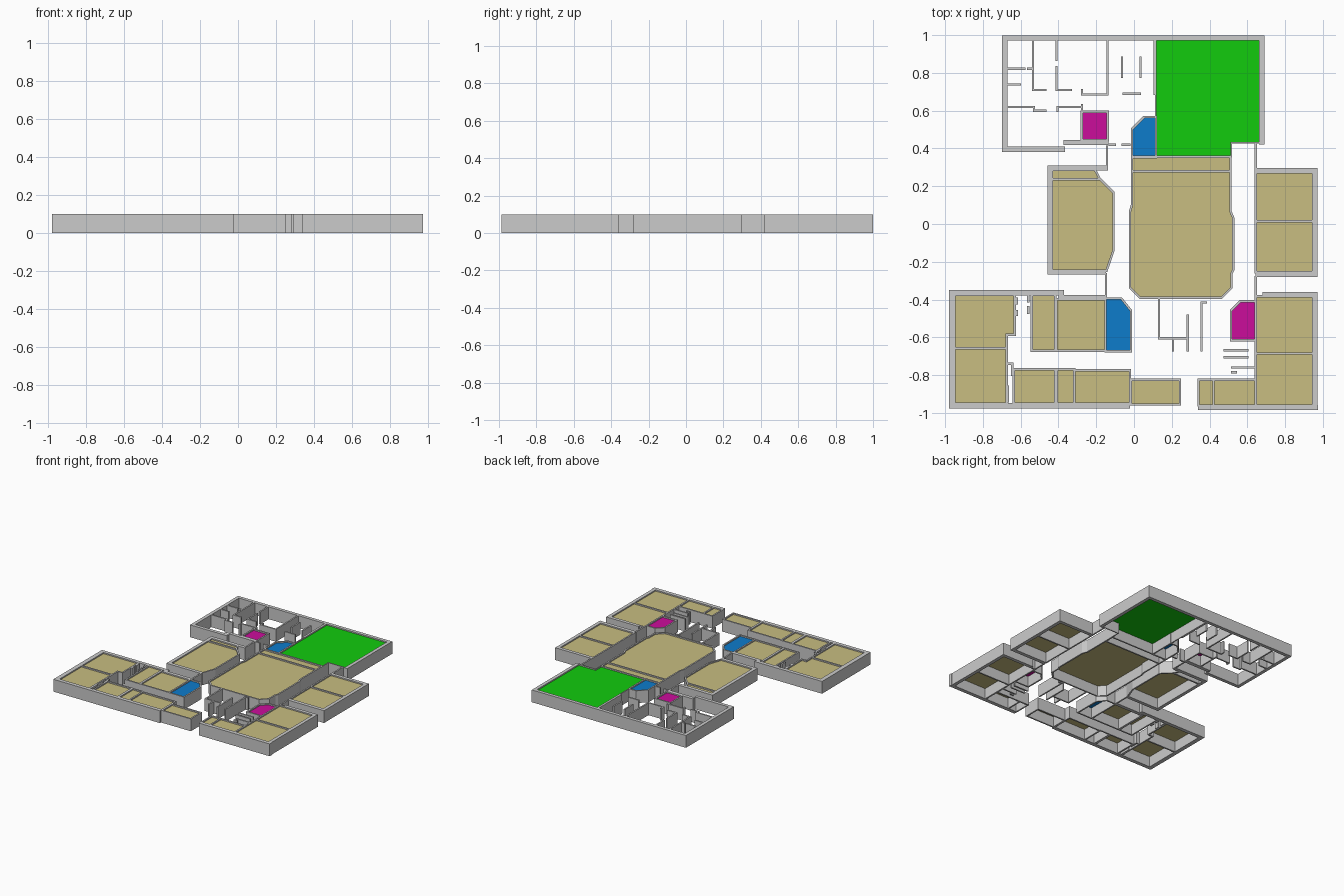
import bpy, bmesh
from mathutils import Vector

H = 0.10                       # wall height
FLOOR, SLAB = 0.09, 0.004      # floor level and thickness
THIN, THICK = 0.012, 0.028     # partition and outer wall thickness


def material(name, rgb):
    m = bpy.data.materials.new(name)
    m.diffuse_color = (*rgb, 1)
    return m


TAN = material("tan", (0.58, 0.51, 0.22))
GREEN = material("green", (0.006, 0.60, 0.004))
BLUE = material("blue", (0.004, 0.20, 0.60))
PINK = material("pink", (0.60, 0.004, 0.33))


def add_object(name, bm, mat=None):
    bmesh.ops.recalc_face_normals(bm, faces=bm.faces)
    me = bpy.data.meshes.new(name)
    bm.to_mesh(me)
    bm.free()
    ob = bpy.data.objects.new(name, me)
    bpy.context.collection.objects.link(ob)
    if mat:
        me.materials.append(mat)


def prism(bm, pts, z0, z1):
    lo = [bm.verts.new((x, y, z0)) for x, y in pts]
    hi = [bm.verts.new((x, y, z1)) for x, y in pts]
    bm.faces.new(lo[::-1])
    bm.faces.new(hi)
    for i in range(len(pts)):
        j = (i + 1) % len(pts)
        bm.faces.new((lo[i], lo[j], hi[j], hi[i]))


def walls(name, lines, t):
    """Straight walls given by centre lines (x0, y0, x1, y1)."""
    bm, h = bmesh.new(), t / 2
    for a, b, c, d in lines:
        x0, x1, y0, y1 = min(a, c) - h, max(a, c) + h, min(b, d) - h, max(b, d) + h
        prism(bm, [(x0, y0), (x1, y0), (x1, y1), (x0, y1)], 0, H)
    add_object(name, bm)


def offset(pts, t):
    out, n = [], len(pts)
    for i in range(n):
        p, a, b = Vector(pts[i]), Vector(pts[i - 1]), Vector(pts[(i + 1) % n])
        d0, d1 = (p - a).normalized(), (b - p).normalized()
        n0, n1 = Vector((d0.y, -d0.x)), Vector((d1.y, -d1.x))
        out.append(p + (n0 + n1) * (t / (1 + n0.dot(n1))))
    return out


def room(name, pts, mat=TAN, t=THIN):
    """Floor slab with a wall ring around it; counter-clockwise outline."""
    bm = bmesh.new()
    prism(bm, pts, FLOOR - SLAB, FLOOR)
    add_object(name + "_floor", bm, mat)
    bm = bmesh.new()
    outer, n = offset(pts, t), len(pts)
    rings = [[bm.verts.new((p[0], p[1], z)) for p in loop]
             for loop, z in ((pts, 0), (outer, 0), (outer, H), (pts, H))]
    for k in range(4):
        r, s = rings[k], rings[(k + 1) % 4]
        for i in range(n):
            j = (i + 1) % n
            bm.faces.new((r[i], r[j], s[j], s[i]))
    add_object(name + "_walls", bm)


def rect_room(name, x0, y0, x1, y1, mat=TAN):
    room(name, [(x0, y0), (x1, y0), (x1, y1), (x0, y1)], mat)


# Rectangular rooms
for r in [("hall_annex", -0.005, 0.285, 0.505, 0.35),
          ("east_room_upper", 0.65, 0.02, 0.945, 0.27),
          ("east_room_lower", 0.65, -0.25, 0.945, 0.008),
          ("southeast_room_upper", 0.65, -0.68, 0.943, -0.388),
          ("southeast_room_lower", 0.65, -0.955, 0.943, -0.692),
          ("south_room_e", 0.427, -0.955, 0.637, -0.83),
          ("south_store_e", 0.348, -0.955, 0.415, -0.83),
          ("south_room_d", -0.01, -0.95, 0.237, -0.83),
          ("south_room_c", -0.31, -0.945, -0.027, -0.78),
          ("south_store_w", -0.403, -0.945, -0.323, -0.775),
          ("south_room_b", -0.63, -0.945, -0.423, -0.775),
          ("southwest_room_lower", -0.945, -0.945, -0.68, -0.663),
          ("west_store", -0.535, -0.665, -0.423, -0.38),
          ("west_room", -0.405, -0.665, -0.157, -0.405)]:
    rect_room(*r)
rect_room("washroom_north_pink", -0.27, 0.45, -0.145, 0.588, PINK)

# Rooms with notched or chamfered outlines
room("bar", [(0.12, 0.36), (0.51, 0.36), (0.51, 0.433), (0.662, 0.433),
             (0.662, 0.972), (0.12, 0.972)], GREEN, 0.008)
room("main_hall", [(0.035, -0.385), (0.46, -0.385), (0.51, -0.335), (0.51, -0.26),
                   (0.52, -0.24), (0.52, 0.03), (0.505, 0.065), (0.505, 0.273),
                   (-0.005, 0.273), (-0.005, 0.10), (-0.015, 0.065),
                   (-0.015, -0.335)])
room("west_hall", [(-0.43, -0.242), (-0.15, -0.242), (-0.115, -0.14), (-0.115, 0.165),
                   (-0.18, 0.23), (-0.43, 0.23)])
room("west_hall_store", [(-0.43, 0.243), (-0.19, 0.243), (-0.21, 0.28), (-0.43, 0.28)])
room("southwest_room_upper", [(-0.945, -0.652), (-0.68, -0.652), (-0.68, -0.58),
                              (-0.638, -0.58), (-0.638, -0.38), (-0.945, -0.38)])
room("washroom_north_blue", [(-0.005, 0.36), (0.11, 0.36), (0.11, 0.56), (0.055, 0.56),
                             (-0.005, 0.50)], BLUE)
room("washroom_south_blue", [(-0.145, -0.667), (-0.022, -0.667), (-0.022, -0.46),
                             (-0.07, -0.40), (-0.145, -0.40)], BLUE)
room("washroom_south_pink", [(0.52, -0.61), (0.638, -0.61), (0.638, -0.415),
                             (0.565, -0.415), (0.52, -0.46)], PINK)

# Thick outer walls of each wing
walls("north_outer_walls", [(-0.685, 0.395, -0.685, 0.985), (-0.685, 0.985, 0.676, 0.985),
                            (0.676, 0.985, 0.676, 0.435), (-0.685, 0.395, -0.38, 0.395),
                            (-0.36, 0.432, -0.15, 0.432)], THICK)
walls("west_outer_walls", [(-0.443, -0.254, -0.443, 0.296), (-0.443, 0.296, -0.155, 0.296),
                           (-0.443, -0.254, -0.162, -0.254)], THICK)
walls("east_outer_walls", [(0.957, -0.266, 0.957, 0.282), (0.657, 0.282, 0.957, 0.282),
                           (0.657, -0.266, 0.957, -0.266)], THICK)
walls("southeast_outer_walls", [(0.957, -0.97, 0.957, -0.374), (0.695, -0.374, 0.957, -0.374),
                                (0.352, -0.972, 0.961, -0.972)], THICK)
walls("southwest_outer_walls", [(-0.966, -0.962, -0.966, -0.364),
                                (-0.966, -0.364, -0.385, -0.364),
                                (-0.385, -0.39, -0.165, -0.39),
                                (-0.966, -0.962, -0.034, -0.962)], THICK)

# Thin partitions in the open areas
walls("north_partitions", [
    (-0.535, 0.97, -0.535, 0.71), (-0.535, 0.71, -0.47, 0.71),
    (-0.41, 0.97, -0.41, 0.87), (-0.41, 0.83, -0.41, 0.71),
    (-0.41, 0.71, -0.335, 0.71), (-0.275, 0.71, -0.275, 0.685),
    (-0.275, 0.685, -0.14, 0.685), (-0.14, 0.97, -0.14, 0.685),
    (-0.67, 0.822, -0.58, 0.822), (-0.56, 0.822, -0.54, 0.822),
    (-0.67, 0.738, -0.605, 0.738), (-0.67, 0.62, -0.53, 0.62),
    (-0.53, 0.62, -0.53, 0.60), (-0.53, 0.60, -0.47, 0.60),
    (-0.405, 0.62, -0.405, 0.60), (-0.405, 0.62, -0.275, 0.62),
    (-0.275, 0.63, -0.275, 0.59)], THIN)
walls("lobby_partitions", [
    (-0.063, 0.88, -0.063, 0.78), (0.035, 0.88, 0.035, 0.78),
    (-0.055, 0.69, 0.03, 0.69), (0.108, 0.97, 0.108, 0.69),
    (-0.13, 0.42, -0.10, 0.42), (-0.06, 0.42, -0.025, 0.42),
    (-0.143, 0.41, -0.143, 0.29)], THIN)
walls("link_walls", [(0.645, 0.42, 0.645, 0.29), (0.645, -0.28, 0.645, -0.39),
                     (-0.148, -0.265, -0.148, -0.385)], THIN)
walls("stair_partitions", [
    (0.132, -0.40, 0.132, -0.605), (0.132, -0.605, 0.285, -0.605),
    (0.285, -0.485, 0.285, -0.67), (0.357, -0.415, 0.357, -0.67),
    (0.357, -0.415, 0.38, -0.415), (0.207, -0.605, 0.207, -0.67)], THIN)
walls("southeast_partitions", [
    (0.48, -0.668, 0.60, -0.668), (0.48, -0.706, 0.60, -0.706),
    (0.52, -0.76, 0.64, -0.76), (0.52, -0.785, 0.54, -0.785)], THIN)
walls("southwest_partitions", [
    (-0.667, -0.74, -0.645, -0.74), (-0.645, -0.74, -0.645, -0.80),
    (-0.667, -0.86, -0.667, -0.94), (-0.62, -0.395, -0.62, -0.42),
    (-0.62, -0.46, -0.62, -0.48), (-0.56, -0.385, -0.56, -0.41),
    (-0.56, -0.44, -0.56, -0.47)], THIN)
